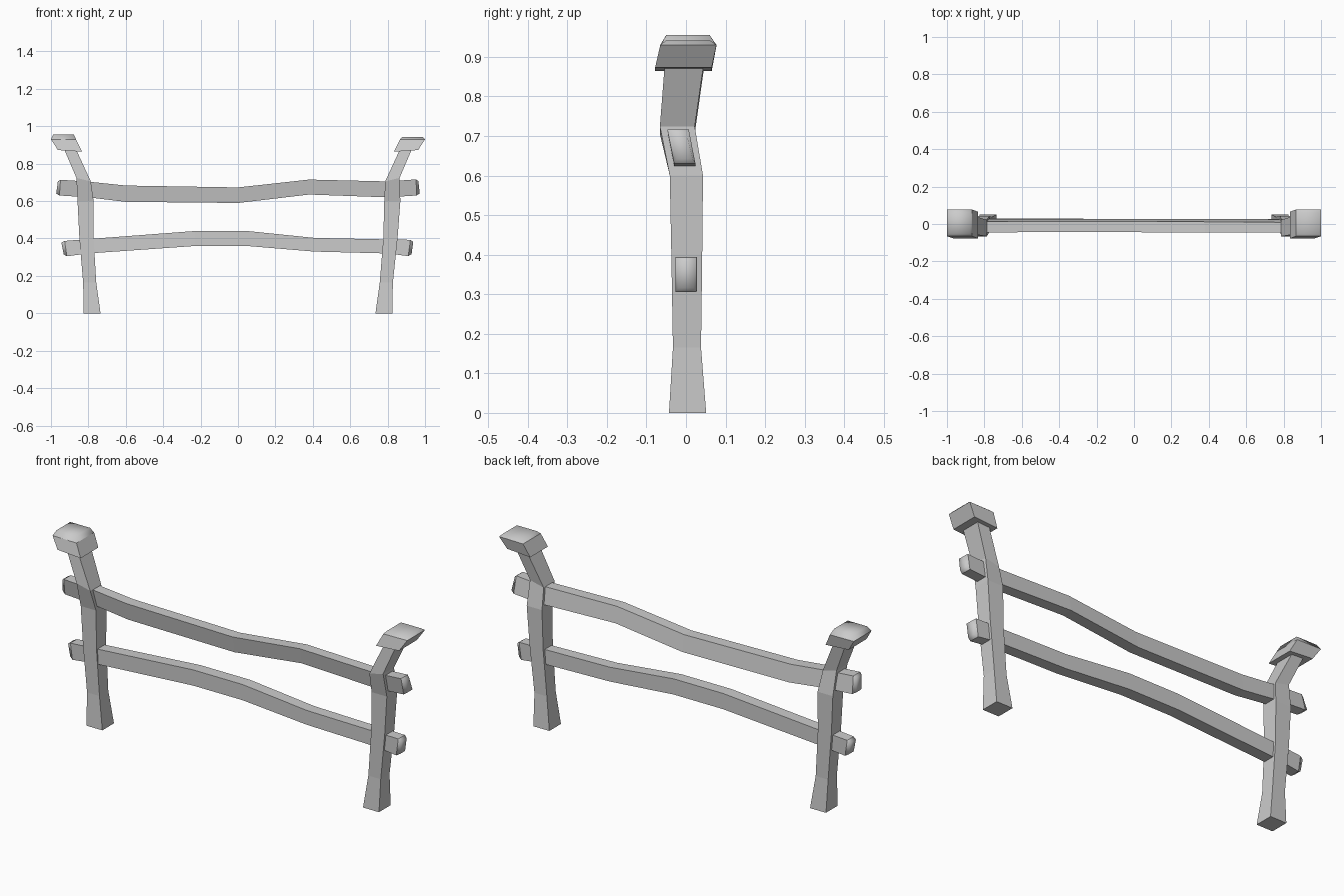
import bpy, bmesh


def loft(name, rings, smooth_start=False, smooth_end=False):
    """Skin a list of four-point rings into a closed solid."""
    bm = bmesh.new()
    rows = [[bm.verts.new(p) for p in ring] for ring in rings]
    last = len(rows) - 2
    for i, (a, b) in enumerate(zip(rows, rows[1:])):
        for k in range(4):
            f = bm.faces.new((a[k], a[(k + 1) % 4], b[(k + 1) % 4], b[k]))
            f.smooth = (smooth_start and i == 0) or (smooth_end and i == last)
    bm.faces.new(rows[0][::-1]).smooth = smooth_start
    bm.faces.new(rows[-1]).smooth = smooth_end
    bmesh.ops.recalc_face_normals(bm, faces=bm.faces)
    mesh = bpy.data.meshes.new(name)
    bm.to_mesh(mesh)
    bm.free()
    obj = bpy.data.objects.new(name, mesh)
    bpy.context.collection.objects.link(obj)
    return obj


def level_ring(s, inner, outer, y0, y1, z_in, z_out):
    """Ring across a post; s is the side sign, inner/outer are distances from x = 0."""
    return [(s * inner, y0, z_in), (s * outer, y0, z_out),
            (s * outer, y1, z_out), (s * inner, y1, z_in)]


def rail_ring(x, z0, z1, y0, y1, shear=0.0, lean=0.0):
    """Ring across a rail; shear moves the top edge in y, lean moves it in x."""
    return [(x, y0, z0), (x, y1, z0),
            (x + lean, y1 + shear, z1), (x + lean, y0 + shear, z1)]


# Posts and their caps, mirrored with slight differences
for side, s, lean, top in (("left", -1, 0.0, 0.955), ("right", 1, 0.01, 0.942)):
    loft(side + "_post", [level_ring(s, *r) for r in (
        (0.735, 0.825, -0.043, 0.051, 0.0, 0.0),
        (0.758, 0.828, -0.033, 0.038, 0.165, 0.165),
        (0.772 + lean / 2, 0.848 + lean / 2, -0.037, 0.041, 0.40, 0.40),
        (0.772 + lean, 0.858 + lean, -0.041, 0.043, 0.60, 0.60),
        (0.787, 0.864, -0.066, 0.022, 0.705, 0.724),
        (0.865, 0.935, -0.053, 0.046, 0.875, 0.89))])
    loft(side + "_post_cap", [level_ring(s, *r) for r in (
        (0.833, 0.963, -0.078, 0.065, 0.864, 0.873),
        (0.865, 1.0, -0.065, 0.077, 0.928, 0.93),
        (0.877, 0.988, -0.05, 0.06, top, top))], smooth_end=True)

# Upper rail, twisted so that its top edge leans forward
loft("upper_rail", [rail_ring(*r) for r in (
    (-0.972, 0.640, 0.706, -0.023, 0.017, -0.016, 0.009),
    (-0.955, 0.630, 0.714, -0.030, 0.025, -0.017, 0.006),
    (-0.80, 0.620, 0.704, -0.030, 0.027, -0.015),
    (-0.60, 0.596, 0.683, -0.030, 0.028, -0.014),
    (0.0, 0.590, 0.673, -0.030, 0.028, -0.014),
    (0.38, 0.635, 0.715, -0.030, 0.027, -0.015),
    (0.80, 0.620, 0.705, -0.030, 0.025, -0.016),
    (0.955, 0.630, 0.716, -0.030, 0.024, -0.017, -0.003),
    (0.972, 0.642, 0.707, -0.023, 0.017, -0.016, -0.008))],
    smooth_start=True, smooth_end=True)

# Lower rail, arched gently in the middle
loft("lower_rail", [rail_ring(*r) for r in (
    (-0.932, 0.315, 0.378, -0.020, 0.020, 0, -0.012),
    (-0.915, 0.305, 0.387, -0.026, 0.026, 0, -0.012),
    (-0.80, 0.320, 0.397, -0.029, 0.029),
    (-0.23, 0.360, 0.440, -0.034, 0.028),
    (0.05, 0.360, 0.440, -0.034, 0.028),
    (0.41, 0.330, 0.403, -0.031, 0.028),
    (0.80, 0.320, 0.395, -0.027, 0.028),
    (0.91, 0.306, 0.393, -0.026, 0.027, 0, 0.012),
    (0.928, 0.316, 0.382, -0.020, 0.020, 0, 0.009))],
    smooth_start=True, smooth_end=True)
